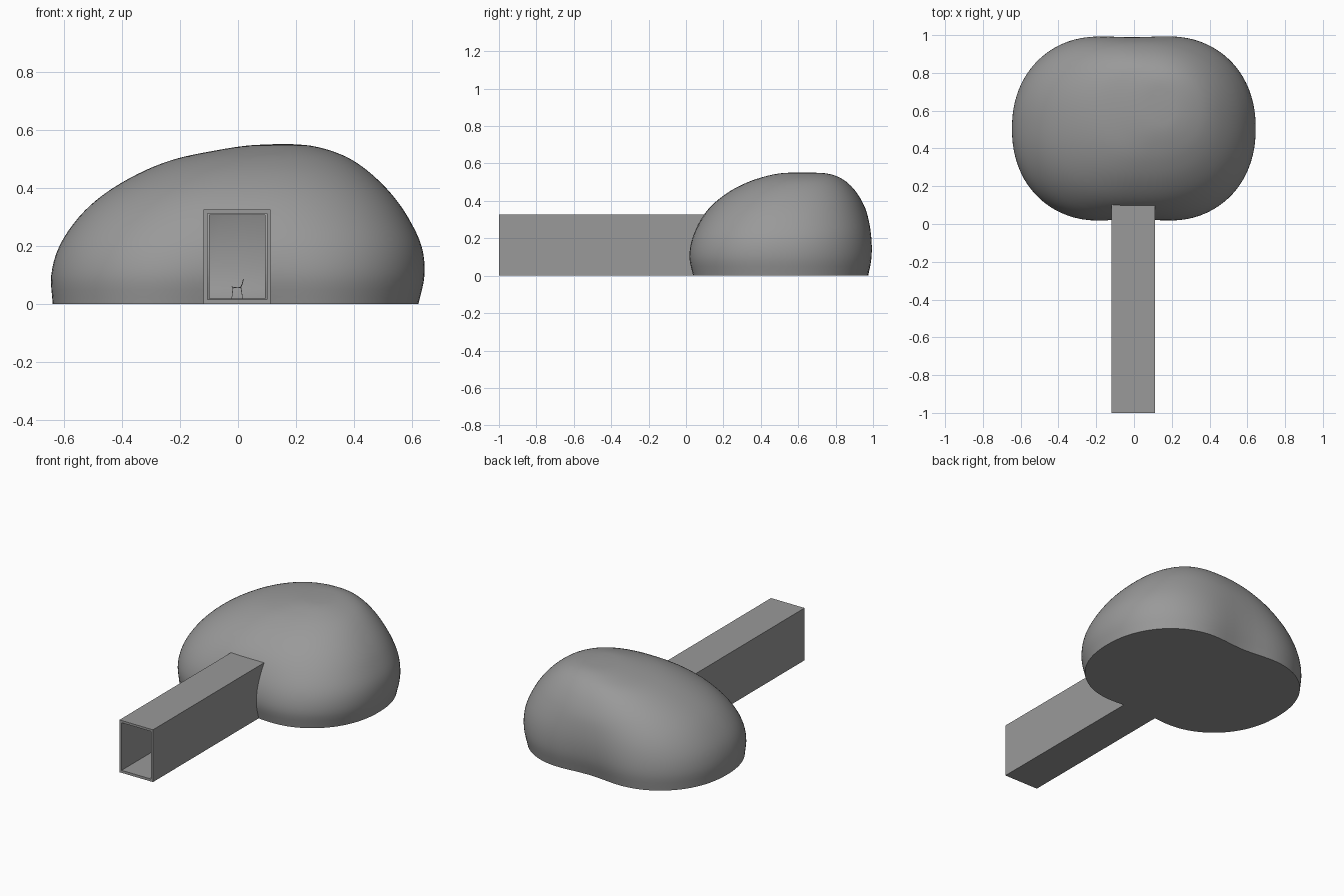
import bpy, bmesh, math
from mathutils import Vector

if "Cube" in bpy.data.objects:
    bpy.data.objects.remove(bpy.data.objects["Cube"])

grey = bpy.data.materials.new("mid_grey")
grey.diffuse_color = (.32, .32, .32, 1)
grey.use_nodes = True
grey.node_tree.nodes["Principled BSDF"].inputs["Base Color"].default_value = grey.diffuse_color


def new_object(name, bm):
    bmesh.ops.recalc_face_normals(bm, faces=bm.faces)
    me = bpy.data.meshes.new(name)
    bm.to_mesh(me)
    bm.free()
    me.materials.append(grey)
    ob = bpy.data.objects.new(name, me)
    bpy.context.collection.objects.link(ob)
    return ob


def box(name, lo, hi):
    bm = bmesh.new()
    bmesh.ops.create_cube(bm, size=1)
    for v in bm.verts:
        v.co = Vector([(a + b) / 2 + c * (b - a) for a, b, c in zip(lo, hi, v.co)])
    return new_object(name, bm)


def cut(ob, cutter):
    m = ob.modifiers.new("opening", 'BOOLEAN')
    m.operation = 'DIFFERENCE'
    m.solver = 'EXACT'
    m.object = cutter
    cutter.hide_render = True
    cutter.display_type = 'WIRE'


def smooth(ob, angle=40):
    bpy.ops.object.select_all(action='DESELECT')
    ob.select_set(True)
    bpy.context.view_layer.objects.active = ob
    bpy.ops.object.shade_smooth_by_angle(angle=math.radians(angle))


# Dome silhouette: height, left, right, front, back
ROWS = [
    (0, -.64, .623, .035, .975),
    (.1, -.645, .644, .015, .995),
    (.2, -.617, .634, .03, .995),
    (.3, -.55, .587, .078, .978),
    (.38, -.462, .53, .142, .95),
    (.45, -.345, .46, .232, .908),
    (.5, -.22, .39, .33, .86),
    (.53, -.08, .32, .42, .81),
    (.547, .03, .25, .50, .75),
    (.552, .12, .19, .58, .66),
]


def row_at(t):
    # Catmull-Rom blend between silhouette rows
    i = min(int(t), len(ROWS) - 2)
    f = t - i
    p1, p2 = ROWS[i], ROWS[i + 1]
    p0 = ROWS[i - 1] if i else [2 * a - b for a, b in zip(p1, p2)]
    p3 = ROWS[i + 2] if i + 2 < len(ROWS) else [2 * b - a for a, b in zip(p1, p2)]
    return [b + .5 * f * (c - a + f * (2 * a - 5 * b + 4 * c - d + f * (3 * (b - c) + d - a)))
            for a, b, c, d in zip(p0, p1, p2, p3)]


# Dome: lofted superellipse rings, pinched at the bottom front and back
N, STEPS = 96, 36
bm = bmesh.new()
rings = []
for s in range(STEPS + 1):
    z, l, r, f, b = row_at(s * (len(ROWS) - 1) / STEPS)
    k = max(0, 1 - z / .35)
    ex = 2 / (2.3 + .4 * min(1, (.56 - z) / .3))
    ey = 2 / 2.15
    ring = []
    for i in range(N):
        a = 2 * math.pi * i / N
        ca, sa = math.cos(a), math.sin(a)
        x = (l + r) / 2 + (r - l) / 2 * math.copysign(abs(ca) ** ex, ca)
        n = math.copysign(abs(sa) ** ey, sa) * (1 + .06 * k)
        n *= 1 - .09 * k * math.exp(-(x / .22) ** 2)
        ring.append(bm.verts.new((x, (f + b) / 2 + (b - f) / 2 * n, z)))
    rings.append(ring)
for lo, hi in zip(rings, rings[1:]):
    for i in range(N):
        j = (i + 1) % N
        bm.faces.new((lo[i], lo[j], hi[j], hi[i]))
bm.faces.new(rings[-1])
bm.faces.new(rings[0][::-1])
dome = new_object("dome_shell", bm)
smooth(dome)
sol = dome.modifiers.new("wall", 'SOLIDIFY')
sol.thickness = .015
sol.offset = -1
cut(dome, box("doorway_cutter", (-.099, -.2, .02), (.094, .3, .307)))

# Entrance corridor, open at both ends
corridor = box("entrance_corridor", (-.12, -1, 0), (.112, .11, .327))
cut(corridor, box("corridor_cutter", (-.105, -1.2, .0155), (.1, .4, .313)))

# Chair: bent seat shell facing left
CY = .5
prof = [(-.022, .06), (-.016, .058), (0, .056), (.009, .058), (.014, .067), (.019, .087)]
bm = bmesh.new()
rows = [[bm.verts.new((x, CY + y, z)) for x, z in prof] for y in (-.02, .02)]
for i in range(len(prof) - 1):
    bm.faces.new((rows[0][i], rows[0][i + 1], rows[1][i + 1], rows[1][i]))
seat = new_object("chair_seat", bm)
smooth(seat, 60)
sol = seat.modifiers.new("thickness", 'SOLIDIFY')
sol.thickness = .003
sol.offset = 0

# Chair legs
for name, x0, x1 in (("front", -.017, -.022), ("rear", .010, .017)):
    for side, y in (("left", .017), ("right", -.017)):
        top, foot = Vector((x0, CY + y, .058)), Vector((x1, CY + y, .015))
        d = top - foot
        bm = bmesh.new()
        bmesh.ops.create_cone(bm, cap_ends=True, segments=8, radius1=.0008,
                              radius2=.0012, depth=d.length)
        leg = new_object(f"chair_{name}_{side}_leg", bm)
        leg.location = (top + foot) / 2
        leg.rotation_mode = 'QUATERNION'
        leg.rotation_quaternion = d.to_track_quat('Z', 'Y')
        smooth(leg, 50)
